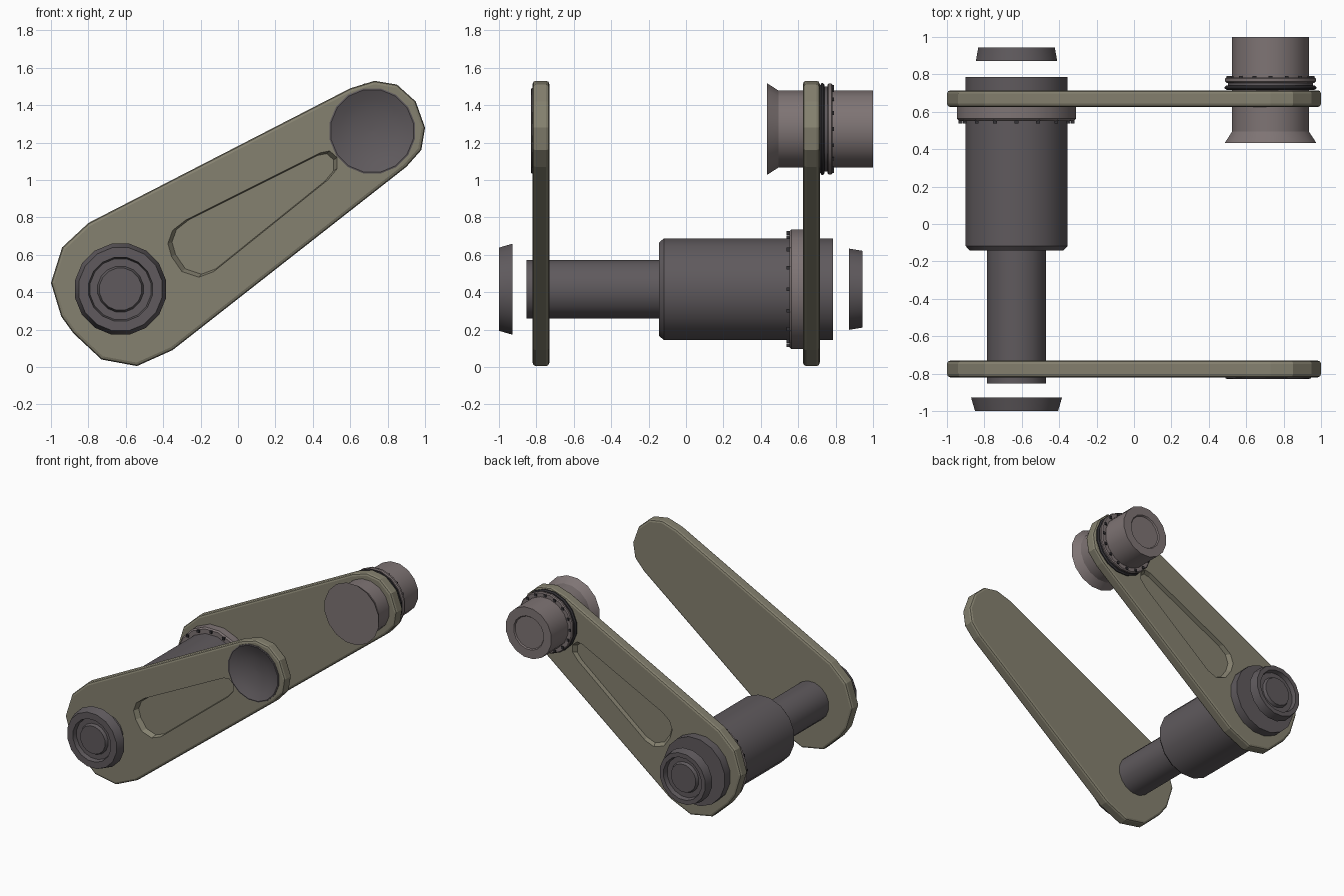
import bpy, bmesh
from math import sin, cos, pi, radians
from mathutils import Vector

if "Cube" in bpy.data.objects:
    bpy.data.objects.remove(bpy.data.objects["Cube"])

PIVOT = (-0.628, 0.416)   # x, z of the lower shaft
TIP = (0.73, 1.272)       # x, z of the upper pin
DISH = (0.717, 1.262)     # x, z of the dish on the front arm
SIDES = 16


def material(name, rgb):
    m = bpy.data.materials.new(name)
    m.diffuse_color = (*rgb, 1)
    m.use_nodes = True
    m.node_tree.nodes["Principled BSDF"].inputs["Base Color"].default_value = m.diffuse_color
    return m


OLIVE = material("olive_metal", (0.235, 0.22, 0.16))
DARK = material("dark_metal", (0.115, 0.102, 0.11))
PALE = material("pale_metal", (0.21, 0.175, 0.175))
BLACK = material("black_rubber", (0.035, 0.033, 0.038))


def finish(name, bm, mat, smooth=True):
    bmesh.ops.recalc_face_normals(bm, faces=bm.faces[:])
    me = bpy.data.meshes.new(name)
    bm.to_mesh(me)
    bm.free()
    ob = bpy.data.objects.new(name, me)
    bpy.context.collection.objects.link(ob)
    if mat:
        me.materials.append(mat)
    if smooth:
        bpy.ops.object.select_all(action='DESELECT')
        ob.select_set(True)
        bpy.context.view_layer.objects.active = ob
        bpy.ops.object.shade_smooth_by_angle(angle=radians(32))
    return ob


def loft(bm, rings):
    """Skin a list of equal-length point rings and cap both ends."""
    vs = [[bm.verts.new(p) for p in ring] for ring in rings]
    n = len(vs[0])
    for a, b in zip(vs, vs[1:]):
        for i in range(n):
            j = (i + 1) % n
            bm.faces.new((a[i], a[j], b[j], b[i]))
    bm.faces.new(vs[0])
    bm.faces.new(vs[-1])


def turned(name, centre, profile, mat):
    """Part turned about the y axis; profile is (radius, y) pairs, flats facing up and sideways."""
    bm = bmesh.new()
    k = 1 / cos(pi / SIDES)
    angles = [2 * pi * (i + 0.5) / SIDES for i in range(SIDES)]
    loft(bm, [[(centre[0] + r * k * cos(a), y, centre[1] + r * k * sin(a)) for a in angles]
              for r, y in profile])
    return finish(name, bm, mat)


def studs(name, centre, radius, y, size, count):
    """Ring of small square studs."""
    bm = bmesh.new()
    for i in range(count):
        a = 2 * pi * i / count
        c = Vector((centre[0] + radius * cos(a), y, centre[1] + radius * sin(a)))
        cube = bmesh.ops.create_cube(bm, size=size)
        bmesh.ops.translate(bm, verts=cube["verts"], vec=c)
    return finish(name, bm, BLACK, smooth=False)


# Arm outline and slot outline in x, z
ARM = [(-1, 0.45), (-0.94, 0.64), (-0.8, 0.77), (0.6, 1.49), (0.73, 1.53), (0.85, 1.51),
       (0.95, 1.42), (1, 1.28), (0.98, 1.16), (0.9, 1.07), (-0.35, 0.09), (-0.54, 0.005),
       (-0.73, 0.04), (-0.88, 0.18), (-0.945, 0.27)]
SLOT = [(-0.375, 0.66), (-0.35, 0.73), (-0.28, 0.785), (0.44, 1.145), (0.49, 1.155),
        (0.53, 1.12), (0.53, 1.06), (0.48, 1.0), (-0.13, 0.51), (-0.21, 0.48),
        (-0.3, 0.51), (-0.355, 0.59)]


def cut(ob, cutter):
    cutter.hide_render = True
    cutter.hide_viewport = True
    cutter.display_type = 'WIRE'
    mod = ob.modifiers.new("cut", 'BOOLEAN')
    mod.operation = 'DIFFERENCE'
    mod.solver = 'EXACT'
    mod.object = cutter


def arm(name, y, side):
    """Bevelled plate with a slot sunk into its outer face (side = -1 front, +1 back)."""
    bm = bmesh.new()
    loft(bm, [[(x, y + t, z) for x, z in ARM] for t in (-0.045, 0.045)])
    ob = finish(name, bm, OLIVE, smooth=False)
    bev = ob.modifiers.new("edge", 'BEVEL')
    bev.width = 0.018
    bev.segments = 2
    bev.limit_method = 'ANGLE'
    bev.angle_limit = radians(60)
    # sloping-sided slot cutter
    bm = bmesh.new()
    face, cx, cz = y + side * 0.045, 0.12, 0.84
    rings = []
    for depth, s in ((0.035, 0.955), (0, 1), (-0.03, 1)):
        rings.append([(cx + (x - cx) * s, face - side * depth, cz + (z - cz) * s)
                      for x, z in SLOT])
    loft(bm, rings)
    cut(ob, finish(name + "_slot_cutter", bm, None, smooth=False))
    return ob


front_arm = arm("front_arm", -0.775, -1)
back_arm = arm("back_arm", 0.67, 1)

# Dish set into the upper end of the front arm
cut(front_arm, turned("dish_cutter", DISH, [(0.215, -0.757), (0.215, -0.9)], None))
turned("front_arm_dish", DISH,
       [(0.214, -0.758), (0.214, -0.815), (0.228, -0.815), (0.228, -0.826), (0.22, -0.828),
        (0.17, -0.805), (0.11, -0.788), (0.05, -0.779), (0.005, -0.777)], DARK)

# Lower shaft, barrel and collar
turned("shaft", PIVOT, [(0.157, -0.853), (0.157, -0.1)], DARK)
turned("barrel", PIVOT,
       [(0.25, -0.143), (0.272, -0.118), (0.272, 0.785)], DARK)
turned("barrel_collar", PIVOT,
       [(0.26, 0.552), (0.308, 0.552), (0.319, 0.563), (0.319, 0.63), (0.26, 0.63)], PALE)
studs("collar_studs", PIVOT, 0.3, 0.548, 0.02, 16)


def end_cap(name, side, y_in, y_out, r_in, r_out):
    """Tapered cap with a ring groove around a central boss."""
    d = 0.035 * side
    turned(name, PIVOT,
           [(r_in, y_in), (r_out, y_out), (0.17, y_out), (0.162, y_out - d),
            (0.122, y_out - d), (0.112, y_out - 0.3 * d)], DARK)


end_cap("front_cap", -1, -0.928, -1.0, 0.243, 0.222)
end_cap("back_cap", 1, 0.872, 0.943, 0.217, 0.205)

# Upper pin with flared inner end and shallow recessed outer end
turned("upper_pin", TIP,
       [(0.245, 0.433), (0.205, 0.495), (0.205, 1.0), (0.135, 1.0), (0.128, 0.99)], PALE)
turned("pin_seal", TIP,
       [(0.2, 0.717), (0.235, 0.717), (0.245, 0.725), (0.245, 0.733), (0.235, 0.741),
        (0.2, 0.741)], BLACK)
turned("pin_washer", TIP, [(0.2, 0.741), (0.228, 0.741), (0.228, 0.758), (0.2, 0.758)], DARK)
turned("pin_collar", TIP,
       [(0.2, 0.755), (0.235, 0.755), (0.243, 0.762), (0.243, 0.777), (0.235, 0.784),
        (0.2, 0.784)], PALE)
studs("pin_studs", TIP, 0.225, 0.782, 0.02, 16)
